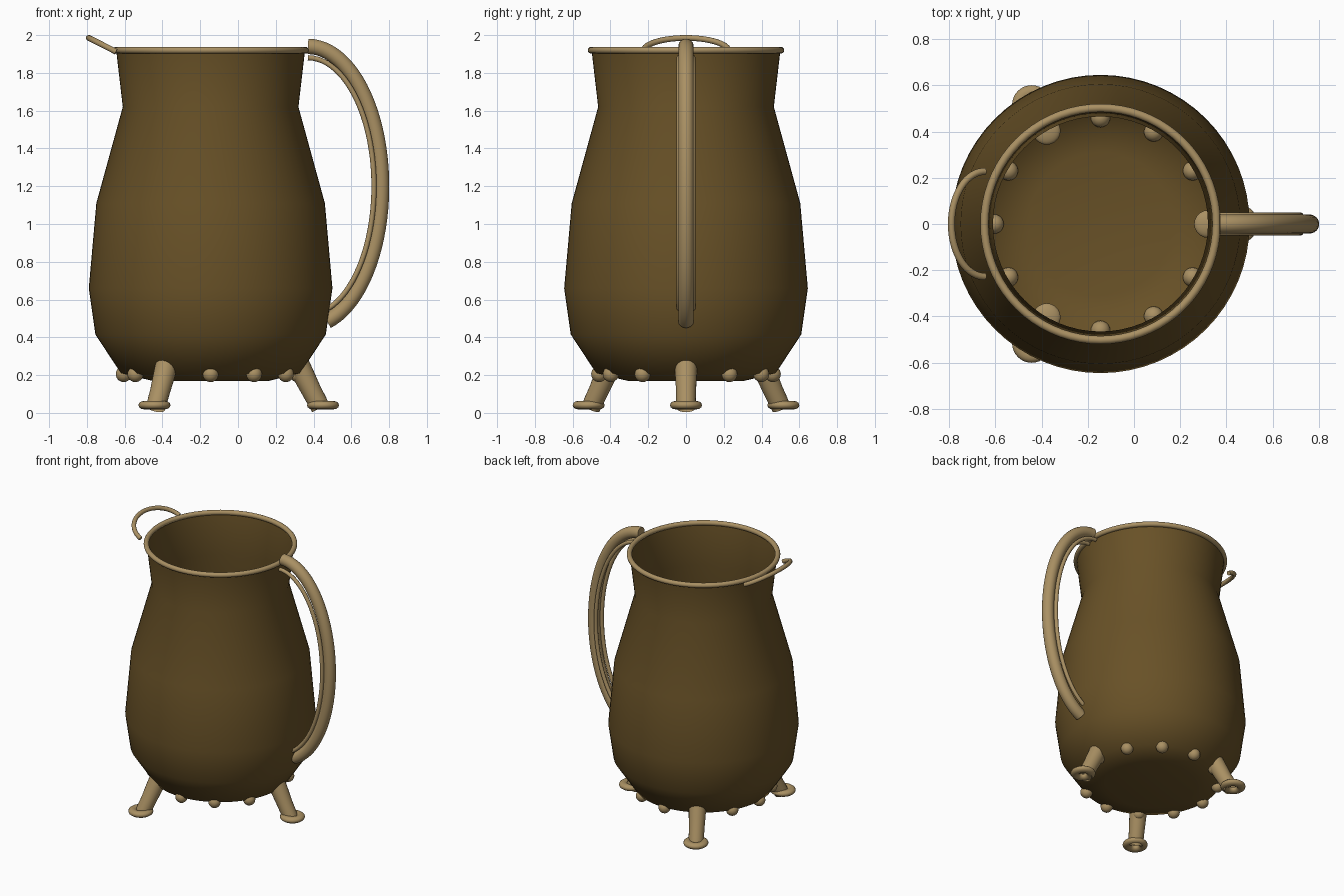
import bpy, bmesh, math
from mathutils import Vector

if "Cube" in bpy.data.objects:
    bpy.data.objects.remove(bpy.data.objects["Cube"])

CX = -0.145  # axis of the jug body


def material(name, rgb):
    m = bpy.data.materials.new(name)
    m.diffuse_color = (*rgb, 1)
    m.use_nodes = True
    m.node_tree.nodes["Principled BSDF"].inputs["Base Color"].default_value = m.diffuse_color
    return m


BROWN = material("dark bronze", (0.138, 0.082, 0.02))
TAN = material("pale brass", (0.40, 0.28, 0.125))


def finish(obj, name, mat):
    obj.name = name
    obj.data.materials.append(mat)
    for p in obj.data.polygons:
        p.use_smooth = True
    return obj


def tube(name, pts, radii, mat, sides=20, caps=True):
    """Round tube swept along a path, with one radius per point."""
    bm = bmesh.new()
    pts = [Vector(p) for p in pts]
    rings, normal = [], None
    for i, p in enumerate(pts):
        t = (pts[min(i + 1, len(pts) - 1)] - pts[max(i - 1, 0)]).normalized()
        if normal is None:
            normal = t.orthogonal()
        normal = (normal - t * normal.dot(t)).normalized()
        b = t.cross(normal)
        r = radii[i] if isinstance(radii, list) else radii
        rings.append([bm.verts.new(p + r * (normal * math.cos(a) + b * math.sin(a)))
                      for a in (math.tau * k / sides for k in range(sides))])
    for r0, r1 in zip(rings, rings[1:]):
        for k in range(sides):
            j = (k + 1) % sides
            bm.faces.new((r0[k], r0[j], r1[j], r1[k]))
    if caps:
        bm.faces.new(rings[0][::-1])
        bm.faces.new(rings[-1])
    me = bpy.data.meshes.new(name)
    bm.to_mesh(me)
    bm.free()
    obj = bpy.data.objects.new(name, me)
    bpy.context.collection.objects.link(obj)
    finish(obj, name, mat)
    if caps:
        for p in me.polygons:
            p.use_smooth = len(p.vertices) == 4
    return obj


# Body: thin open shell turned from a profile of (radius, height)
profile = [(0.31, 0.17), (0.475, 0.21), (0.61, 0.415), (0.645, 0.66),
           (0.605, 1.11), (0.465, 1.62), (0.50, 1.92)]
N = 64
bm = bmesh.new()
rings = [[bm.verts.new((CX + r * math.cos(math.tau * k / N),
                        r * math.sin(math.tau * k / N), z)) for k in range(N)]
         for r, z in profile]
bm.faces.new(rings[0][::-1])
for r0, r1 in zip(rings, rings[1:]):
    for k in range(N):
        j = (k + 1) % N
        bm.faces.new((r0[k], r0[j], r1[j], r1[k]))
me = bpy.data.meshes.new("body")
bm.to_mesh(me)
bm.free()
body = bpy.data.objects.new("body", me)
bpy.context.collection.objects.link(body)
finish(body, "body", BROWN)

# Rim ring
bpy.ops.mesh.primitive_torus_add(location=(CX, 0, 1.92), major_radius=0.502,
                                 minor_radius=0.018, major_segments=72, minor_segments=14)
finish(bpy.context.object, "rim", TAN)


# Handle: thick bow with a thin wire on each side of its inner face
def bow(a, b, y, end):
    return [(0.37 + a * math.cos(t), y, 1.2 + b * math.sin(t))
            for t in (math.radians(90 - (90 + end) * i / 40) for i in range(41))]


tube("handle", bow(0.39, 0.74, 0, 75), 0.041, TAN)
for side, y in (("front", -0.036), ("back", 0.036)):
    tube("handle_wire_" + side, bow(0.35, 0.68, y, 72), 0.014, TAN, 12)

# Pouring lip: tilted half loop on the left of the rim
loop = []
for i in range(33):
    t = math.pi * i / 32
    s = math.sin(t)
    loop.append((-0.645 - 0.145 * s, 0.228 * math.cos(t), 1.912 + 0.073 * s))
tube("lip_loop", loop, 0.0155, TAN, 12)

# Three splayed legs with flattened ring feet
path = [(0.465, 0.255), (0.50, 0.185), (0.535, 0.115), (0.565, 0.06), (0.582, 0.026)]
for i, name in enumerate(("right", "back_left", "front_left")):
    a = math.tau * i / 3
    c, s = math.cos(a), math.sin(a)
    tube("leg_" + name, [(CX + r * c, r * s, z) for r, z in path],
         [0.06, 0.057, 0.053, 0.052, 0.05], TAN, 20, caps=False)
    bpy.ops.mesh.primitive_torus_add(location=(CX + 0.595 * c, 0.595 * s, 0.041),
                                     major_radius=0.055, minor_radius=0.03,
                                     major_segments=32, minor_segments=12)
    foot = bpy.context.object
    foot.scale.z = 0.75
    finish(foot, "foot_" + name, TAN)
    # Rounded top that closes the leg inside the body
    bpy.ops.mesh.primitive_uv_sphere_add(segments=20, ring_count=10, radius=0.06,
                                         location=(CX + 0.465 * c, 0.465 * s, 0.25))
    cap = bpy.context.object
    cap.scale.z = 0.4
    finish(cap, "leg_top_" + name, TAN)

# Ring of twelve beads around the base
for i in range(12):
    a = math.tau * i / 12
    bpy.ops.mesh.primitive_uv_sphere_add(
        segments=20, ring_count=12, radius=0.042,
        location=(CX + 0.46 * math.cos(a), 0.46 * math.sin(a), 0.205))
    finish(bpy.context.object, f"bead_{i + 1}", TAN)
